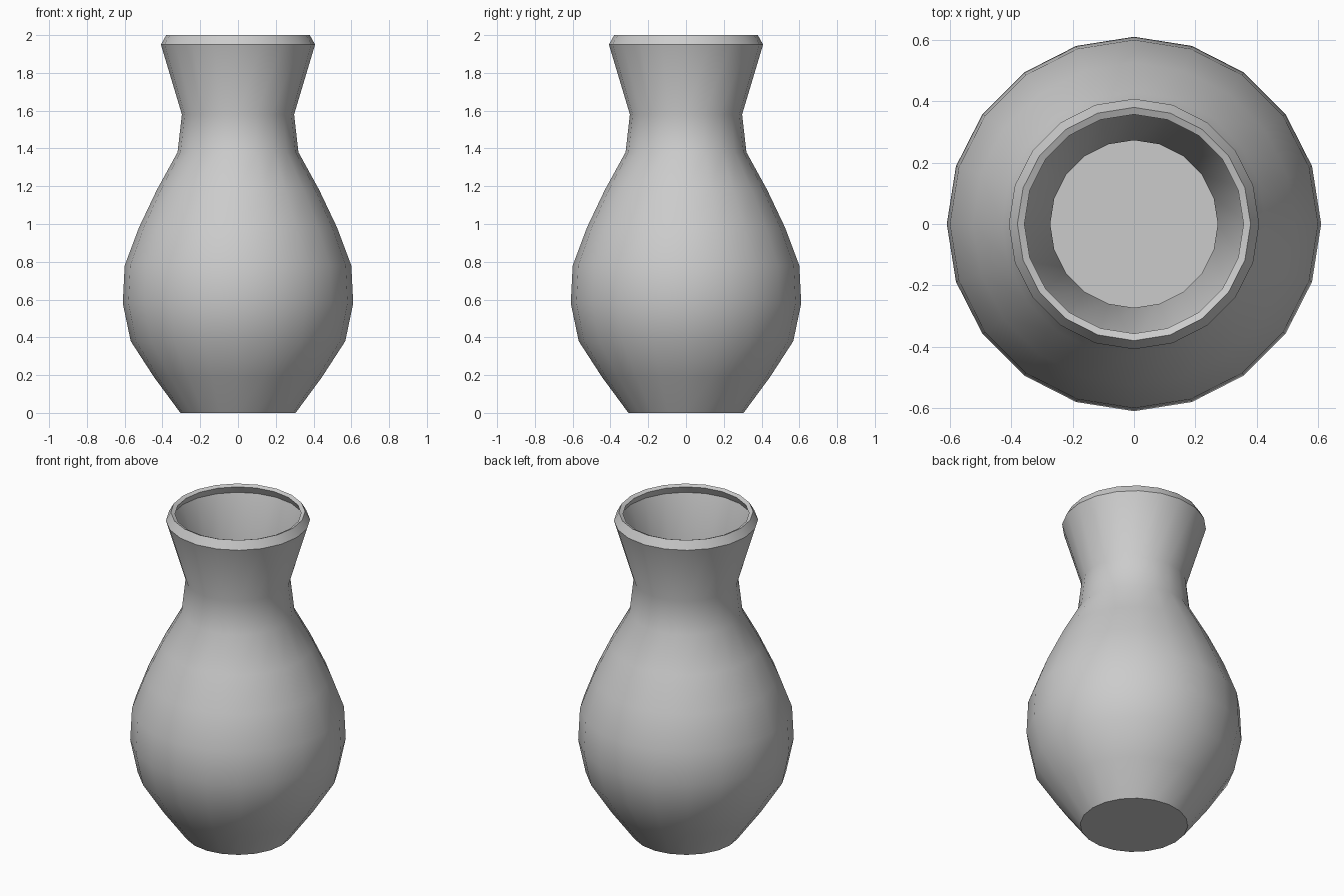
import bpy, bmesh, math

if "Cube" in bpy.data.objects:
    bpy.data.objects.remove(bpy.data.objects["Cube"])

SIDES = 20
# Vase profile (radius, height): outer wall upward, rim, inner wall downward
outer = [(0.305, 0), (0.445, 0.19), (0.568, 0.38), (0.61, 0.58), (0.60, 0.78),
         (0.525, 0.98), (0.43, 1.18), (0.32, 1.38), (0.297, 1.58),
         (0.408, 1.95), (0.38, 2.0)]
inner = [(0.357, 1.99), (0.38, 1.945), (0.273, 1.58), (0.296, 1.375),
         (0.408, 1.17), (0.502, 0.97), (0.575, 0.775), (0.584, 0.58),
         (0.545, 0.39), (0.424, 0.205), (0.29, 0.025)]

bm = bmesh.new()
rings = []
for r, z in outer + inner:
    rings.append([bm.verts.new((r * math.cos(2 * math.pi * i / SIDES),
                                r * math.sin(2 * math.pi * i / SIDES), z))
                  for i in range(SIDES)])

# Walls, bridged ring to ring
for a, b in zip(rings, rings[1:]):
    for i in range(SIDES):
        j = (i + 1) % SIDES
        bm.faces.new((a[i], a[j], b[j], b[i]))

# Base underside and inside floor
bm.faces.new(rings[0][::-1])
bm.faces.new(rings[-1])

mesh = bpy.data.meshes.new("vase")
bm.to_mesh(mesh)
bm.free()
vase = bpy.data.objects.new("vase", mesh)
bpy.context.collection.objects.link(vase)

# Smooth walls with crisp rim and base edges
bpy.context.view_layer.objects.active = vase
vase.select_set(True)
bpy.ops.object.shade_smooth_by_angle(angle=math.radians(40))
